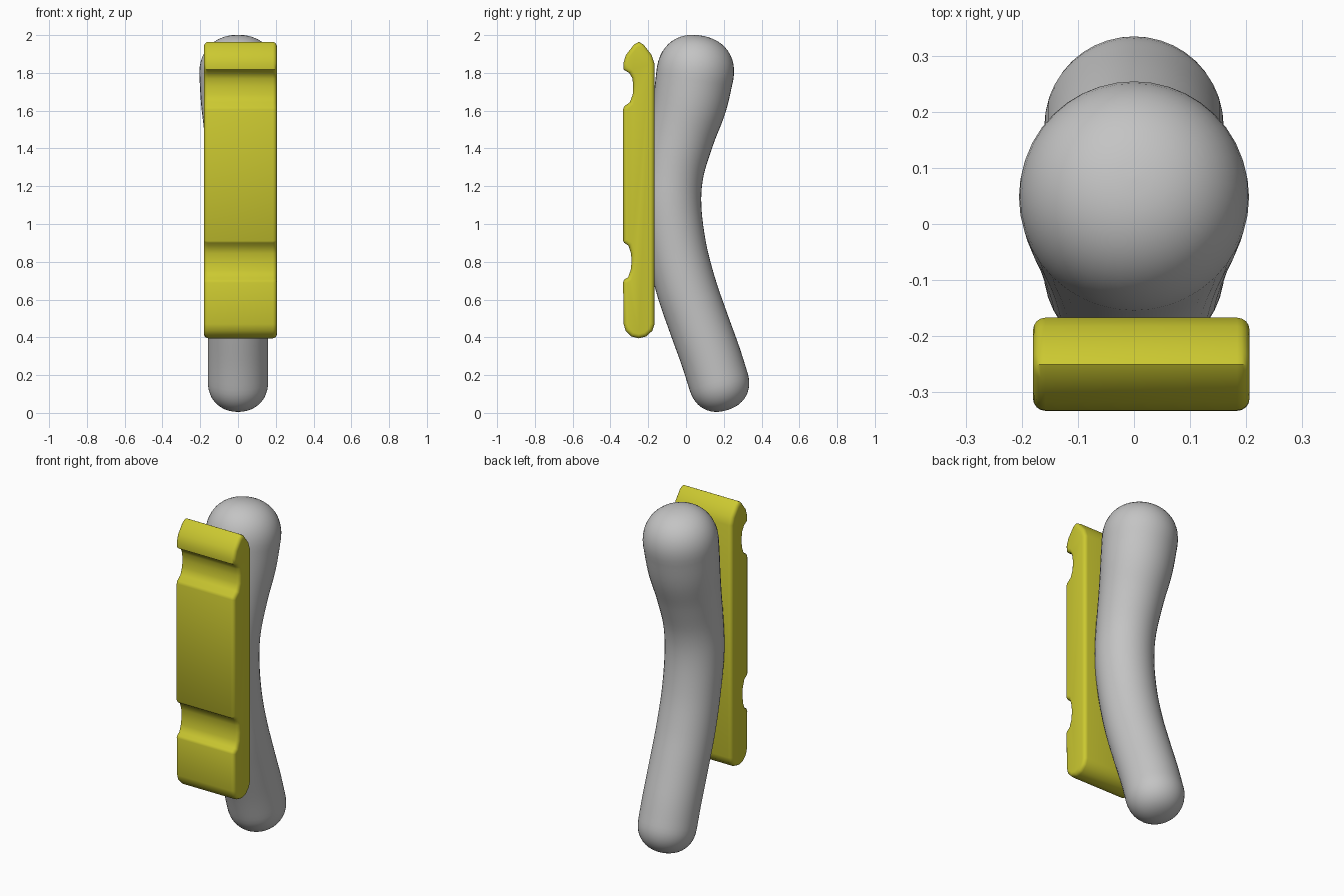
import bpy, bmesh, math
from mathutils import Vector
from mathutils.geometry import interpolate_bezier

cube = bpy.data.objects.get("Cube")
if cube:
    bpy.data.objects.remove(cube, do_unlink=True)


def material(name, color):
    m = bpy.data.materials.new(name)
    m.use_nodes = True
    m.diffuse_color = color
    m.node_tree.nodes["Principled BSDF"].inputs["Base Color"].default_value = color
    return m


def finish(bm, name, mat, angle):
    bmesh.ops.recalc_face_normals(bm, faces=bm.faces)
    mesh = bpy.data.meshes.new(name)
    bm.to_mesh(mesh)
    bm.free()
    obj = bpy.data.objects.new(name, mesh)
    bpy.context.collection.objects.link(obj)
    mesh.materials.append(mat)
    bpy.ops.object.select_all(action='DESELECT')
    obj.select_set(True)
    bpy.context.view_layer.objects.active = obj
    bpy.ops.object.shade_smooth_by_angle(angle=math.radians(angle))
    return obj


grey = material("grey", (0.55, 0.55, 0.55, 1))
yellow = material("yellow", (0.6, 0.58, 0.03, 1))

# Curved grip: centre line stations as (y, z, radius)
stations = [Vector(s) for s in (
    (0.172, 0.168, 0.160), (0.13, 0.30, 0.160), (0.065, 0.48, 0.160),
    (0.00, 0.67, 0.160), (-0.052, 0.88, 0.159), (-0.08, 1.10, 0.161),
    (-0.068, 1.28, 0.163), (-0.025, 1.47, 0.177), (0.02, 1.64, 0.196),
    (0.048, 1.795, 0.205))]
path = []
last = len(stations) - 1
for i in range(last):
    a, b = stations[i], stations[i + 1]
    ta = (b - stations[max(i - 1, 0)]) / (6 if i else 3)
    tb = (stations[min(i + 2, last)] - a) / (6 if i + 1 < last else 3)
    path += interpolate_bezier(a, a + ta, b - tb, b, 6)[:-1]
path.append(stations[-1])


def tangent(i):
    d = path[min(i + 1, len(path) - 1)] - path[max(i - 1, 0)]
    return Vector((0, d.x, d.y)).normalized()


def cap(i, sign):
    """Full, slightly flattened dome rings beyond one end of the path."""
    p, t = path[i], tangent(i)
    for k in range(1, 12):
        ang = k / 12 * math.pi / 2
        out = math.sin(ang) ** 0.9
        yield Vector((0, p.x, p.y)) + t * sign * p.z * out, t, p.z * math.cos(ang) ** 0.9
    yield Vector((0, p.x, p.y)) + t * sign * p.z, t, 0.004


end = len(path) - 1
rings = list(cap(0, -1))[::-1]
rings += [(Vector((0, p.x, p.y)), tangent(i), p.z) for i, p in enumerate(path)]
rings += list(cap(end, 1))

bm = bmesh.new()
SIDES = 40
side = Vector((1, 0, 0))
loops = []
for centre, t, r in rings:
    up = t.cross(side)
    loops.append([bm.verts.new(centre + (side * math.cos(a) + up * math.sin(a)) * r)
                  for a in (2 * math.pi * j / SIDES for j in range(SIDES))])
for a, b in zip(loops, loops[1:]):
    for j in range(SIDES):
        n = (j + 1) % SIDES
        bm.faces.new((a[j], a[n], b[n], b[j]))
bm.faces.new(loops[0])
bm.faces.new(loops[-1])
finish(bm, "curved_grip", grey, 60)

# Notched front bar: side profile as (y, z), extruded across x
profile = [
    (-0.33, 0.47), (-0.32, 0.435), (-0.29, 0.405), (-0.25, 0.395),
    (-0.21, 0.405), (-0.178, 0.435), (-0.167, 0.47),
    (-0.167, 1.85), (-0.182, 1.895), (-0.225, 1.95), (-0.25, 1.964),
    (-0.275, 1.95), (-0.318, 1.895), (-0.332, 1.85), (-0.33, 1.817),
    (-0.30, 1.799), (-0.283, 1.77), (-0.28, 1.73), (-0.282, 1.685),
    (-0.297, 1.645), (-0.328, 1.622), (-0.333, 1.605),
    (-0.333, 0.91), (-0.327, 0.90), (-0.304, 0.885), (-0.291, 0.845),
    (-0.288, 0.80), (-0.293, 0.755), (-0.307, 0.717), (-0.328, 0.705),
    (-0.333, 0.69)]
bm = bmesh.new()
face = bm.faces.new([bm.verts.new((-0.18, y, z)) for y, z in profile])
ext = bmesh.ops.extrude_face_region(bm, geom=[face])
bmesh.ops.translate(bm, vec=(0.386, 0, 0),
                    verts=[v for v in ext["geom"] if isinstance(v, bmesh.types.BMVert)])
rim = [e for e in bm.edges if abs(e.verts[0].co.x - e.verts[1].co.x) < 0.01]
bmesh.ops.bevel(bm, geom=rim, offset=0.022, segments=4, profile=0.5,
                affect='EDGES', clamp_overlap=False)
finish(bm, "notched_bar", yellow, 45)
